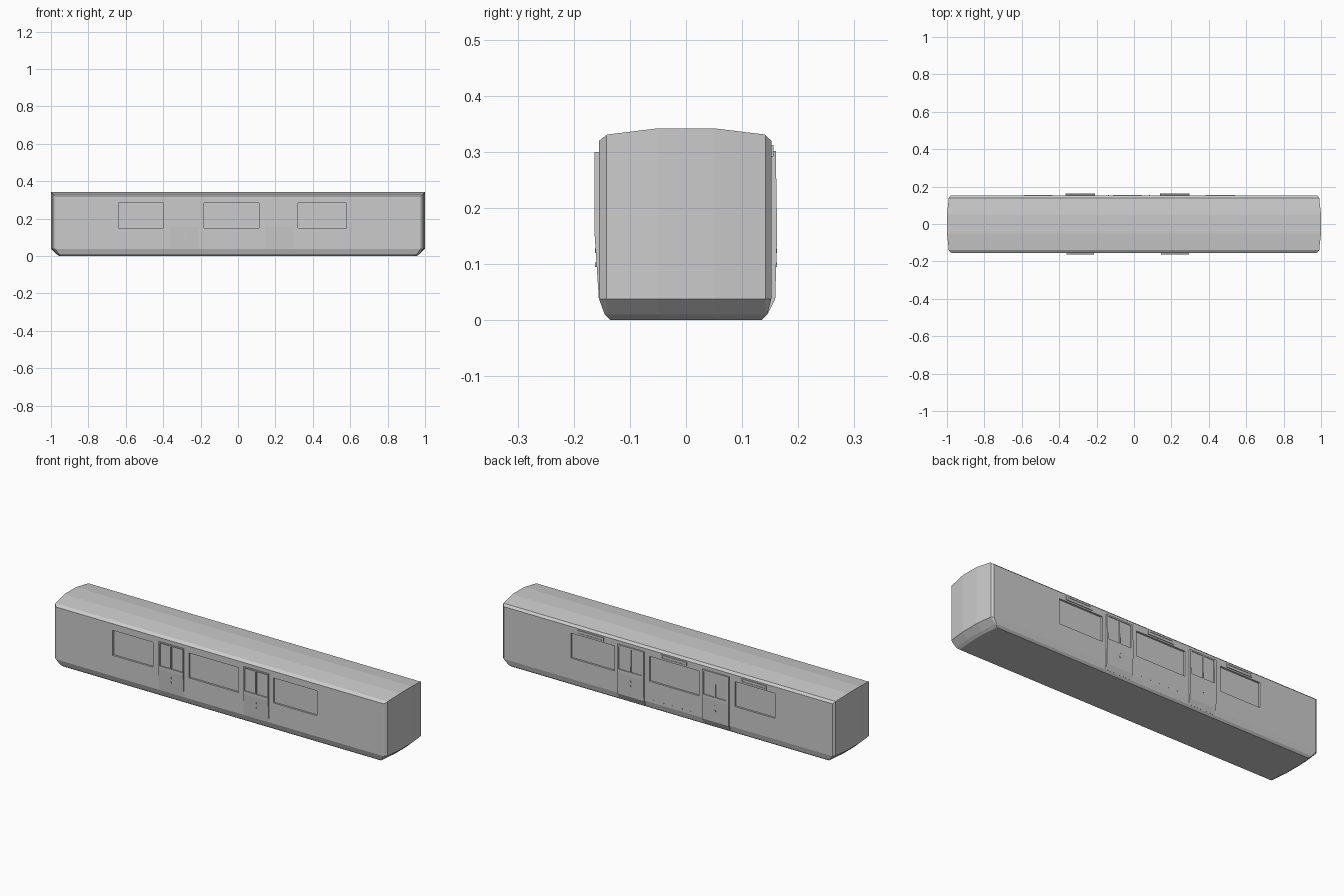
import bpy, bmesh

if "Cube" in bpy.data.objects:
    bpy.data.objects.remove(bpy.data.objects["Cube"])

def loft(name, rings):
    """Solid through a list of closed rings of equal point count."""
    bm = bmesh.new()
    vs = [[bm.verts.new(p) for p in r] for r in rings]
    n = len(vs[0])
    for a, b in zip(vs, vs[1:]):
        for i in range(n):
            bm.faces.new((a[i], a[(i + 1) % n], b[(i + 1) % n], b[i]))
    bm.faces.new(vs[0])
    bm.faces.new(vs[-1])
    bmesh.ops.recalc_face_normals(bm, faces=bm.faces)
    me = bpy.data.meshes.new(name)
    bm.to_mesh(me)
    bm.free()
    ob = bpy.data.objects.new(name, me)
    bpy.context.collection.objects.link(ob)
    return ob

def extrude_x(name, profile, x0, x1):
    return loft(name, [[(x, y, z) for y, z in profile] for x in (x0, x1)])

def box(name, x0, x1, y0, y1, z0, z1):
    return extrude_x(name, [(y0, z0), (y1, z0), (y1, z1), (y0, z1)], x0, x1)

def boolean(ob, cutter, op='DIFFERENCE'):
    m = ob.modifiers.new("cut", 'BOOLEAN')
    m.object, m.operation, m.solver = cutter, op, 'EXACT'
    bpy.context.view_layer.objects.active = ob
    bpy.ops.object.modifier_apply(modifier=m.name)
    bpy.data.objects.remove(cutter)

glass = bpy.data.materials.new("pane_grey")
glass.diffuse_color = (0.9, 0.9, 0.9, 1)
glass.use_nodes = True
glass.node_tree.nodes["Principled BSDF"].inputs["Base Color"].default_value = glass.diffuse_color

def pane(name, *bounds):
    box(name, *bounds).data.materials.append(glass)

WALL = {-1: 0.155, 1: 0.152}
WINDOWS = [(-0.638, -0.397), (-0.183, 0.112), (0.32, 0.58)]
DOORS = [-0.287, 0.219]

# car body: cross-section clipped by bowed ends that tuck in at the bottom
half = [(0.135, 0.0), (0.145, 0.01), (0.152, 0.038), (0.152, 0.32),
        (0.14, 0.331), (0.05, 0.342)]
left = [(-y - (0.003 if y > 0.15 else 0), z) for y, z in reversed(half)]
body = extrude_x("car_body", half + left, -1.1, 1.1)
quarter = [(0.965, -0.16), (0.978, -0.153), (0.99, -0.142), (1.0, -0.05)]
end = quarter + [(x, -y) for x, y in reversed(quarter)]
plan = end + [(-x, -y) for x, y in end]
rings = [[(x * s, y, z) for x, y in plan]
         for s, z in ((0.94, -0.01), (0.97, 0.01), (1, 0.038), (1, 0.4))]
boolean(body, loft("end_clip", rings), 'INTERSECT')

# recessed side windows
for s, w in WALL.items():
    for i, (x0, x1) in enumerate(WINDOWS):
        boolean(body, box("window_cut", x0, x1, s * (w - 0.012), s * 0.2, 0.15, 0.284))
        pane(f"side_window_{i}", x0, x1, s * (w - 0.013), s * (w - 0.010), 0.15, 0.284)

# sliding doors, each with two recessed panes and small fittings
door_profile = {
    -1: [(-0.14, 0.30), (-0.163, 0.30), (-0.163, 0.155), (-0.1555, 0.04), (-0.14, 0.04)],
    1: [(0.14, 0.302), (0.16, 0.302), (0.1625, 0.155), (0.159, 0.038), (0.146, 0.012), (0.13, 0.012)]}
for s in WALL:
    hw = 0.074 if s < 0 else 0.079
    for d in DOORS:
        door = extrude_x("door", door_profile[s], d - hw, d + hw)
        for x0, x1 in ((d - 0.066, d - 0.003), (d + 0.003, d + 0.07)):
            boolean(door, box("pane_cut", x0, x1, s * 0.1565, s * 0.2, 0.172, 0.294))
            pane("door_window", x0, x1, s * 0.155, s * 0.157, 0.172, 0.294)
        for z in (0.095, 0.12):
            box("door_handle", d - 0.003, d + 0.003, s * 0.15, s * 0.1625, z, z + 0.008)

# rear-side vents above the windows
for x0, x1 in ((-0.587, -0.435), (-0.112, 0.042), (0.383, 0.54)):
    vent = box("vent", x0, x1, 0.14, 0.156, 0.292, 0.312)
    boolean(vent, box("vent_slot", x0 + 0.008, x1 - 0.008, 0.1535, 0.17, 0.297, 0.307))

# small studs along the rear sill between the doors
for i in range(5):
    x = -0.14 + i * 0.055
    box("sill_stud", x, x + 0.006, 0.145, 0.154, 0.05, 0.055)
